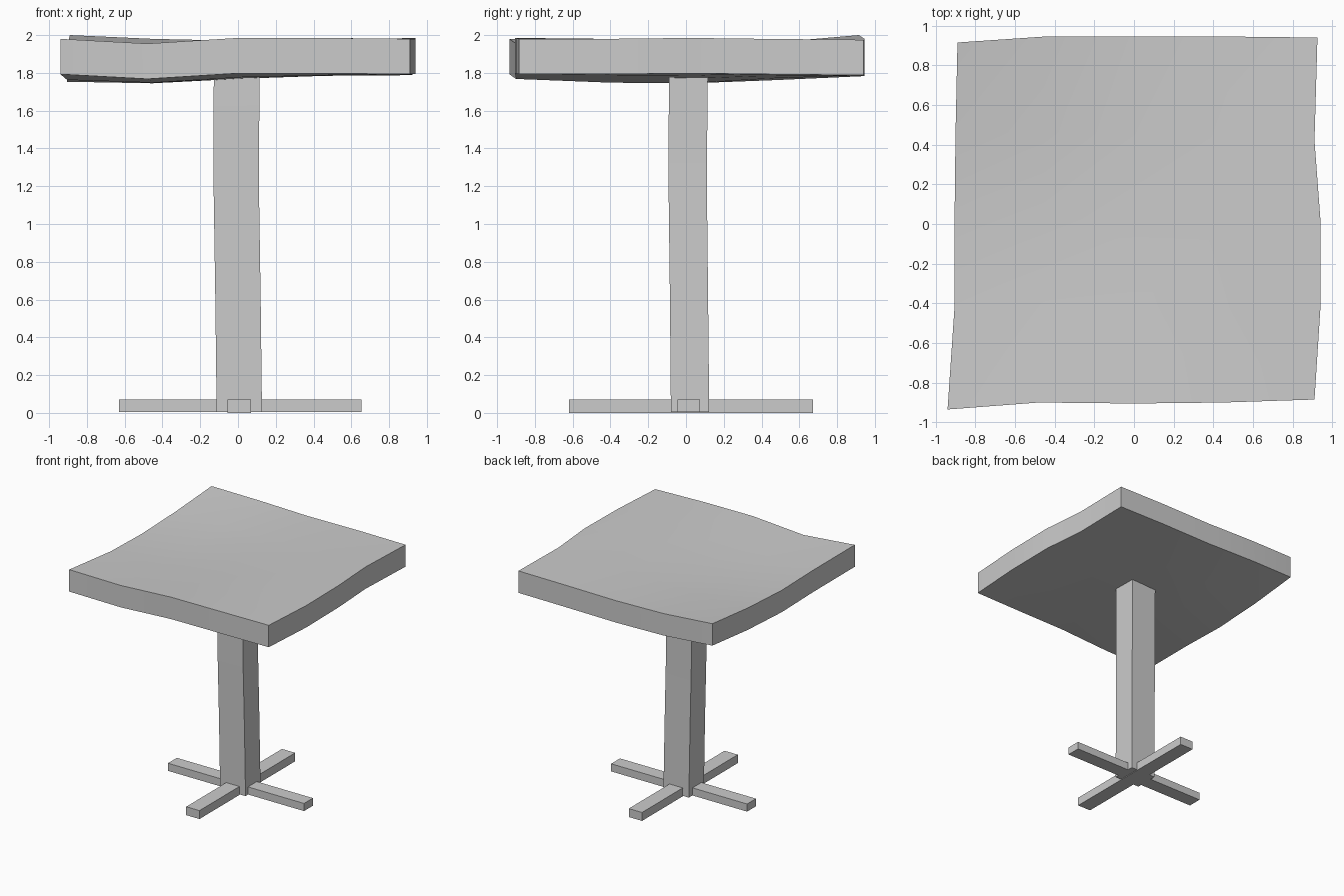
import bpy
import bmesh
import math

cube = bpy.data.objects.get("Cube")
if cube:
    bpy.data.objects.remove(cube, do_unlink=True)

grey = bpy.data.materials.new("plain_grey")
grey.use_nodes = True
colour = (0.6, 0.6, 0.6, 1)
grey.diffuse_color = colour
grey.node_tree.nodes["Principled BSDF"].inputs["Base Color"].default_value = colour


def finish(bm, name):
    bmesh.ops.recalc_face_normals(bm, faces=bm.faces)
    mesh = bpy.data.meshes.new(name)
    bm.to_mesh(mesh)
    bm.free()
    mesh.materials.append(grey)
    obj = bpy.data.objects.new(name, mesh)
    bpy.context.collection.objects.link(obj)
    bpy.ops.object.select_all(action="DESELECT")
    obj.select_set(True)
    bpy.context.view_layer.objects.active = obj
    bpy.ops.object.shade_smooth_by_angle(angle=math.radians(30))
    return obj


def loft(name, sections):
    """Box through rectangular sections (x0, x1, y0, y1, z)."""
    bm = bmesh.new()
    rings = []
    for x0, x1, y0, y1, z in sections:
        corners = ((x0, y0), (x1, y0), (x1, y1), (x0, y1))
        rings.append([bm.verts.new((x, y, z)) for x, y in corners])
    for a, b in zip(rings, rings[1:]):
        for i in range(4):
            j = (i + 1) % 4
            bm.faces.new((a[i], a[j], b[j], b[i]))
    bm.faces.new(rings[0])
    bm.faces.new(rings[-1])
    return finish(bm, name)


# Warped top: four edge curves blended into a patch, then thickened
front = [(-.94, -.935, 1.98), (-.48, -.90, 1.955), (0, -.905, 1.985), (.45, -.90, 1.985), (.91, -.885, 1.98)]
back = [(-.89, .915, 2.0), (-.45, .945, 1.98), (0, .945, 1.97), (.48, .945, 1.975), (.925, .94, 1.975)]
left = [front[0], (-.905, -.42, 1.95), (-.905, 0, 1.94), (-.90, .45, 1.96), back[0]]
right = [front[4], (.94, -.42, 1.98), (.94, .02, 1.985), (.91, .42, 1.98), back[4]]


def patch(i, j):
    u, v = i / 4, j / 4
    point = []
    for k in range(3):
        edges = (1 - v) * front[i][k] + v * back[i][k] + (1 - u) * left[j][k] + u * right[j][k]
        corners = ((1 - u) * ((1 - v) * front[0][k] + v * back[0][k])
                   + u * ((1 - v) * front[4][k] + v * back[4][k]))
        point.append(edges - corners)
    return point


bm = bmesh.new()
grid = [[bm.verts.new(patch(i, j)) for j in range(5)] for i in range(5)]
for i in range(4):
    for j in range(4):
        bm.faces.new((grid[i][j], grid[i + 1][j], grid[i + 1][j + 1], grid[i][j + 1]))
extruded = bmesh.ops.extrude_face_region(bm, geom=bm.faces[:], use_keep_orig=True)
lower = [g for g in extruded["geom"] if isinstance(g, bmesh.types.BMVert)]
bmesh.ops.translate(bm, verts=lower, vec=(0, 0, -.187))
finish(bm, "table_top")

# Slightly bent column
loft("column", [
    (-.113, .127, -.08, .123, .005),
    (-.12, .12, -.085, .117, .6),
    (-.13, .11, -.093, .11, 1.25),
    (-.128, .115, -.09, .116, 1.84),
])

# Crossed foot bars
loft("foot_bar_sideways", [(-.63, .655, -.045, .075, z) for z in (.005, .07)])
loft("foot_bar_lengthways", [(-.055, .07, -.62, .672, z) for z in (0, .072)])
